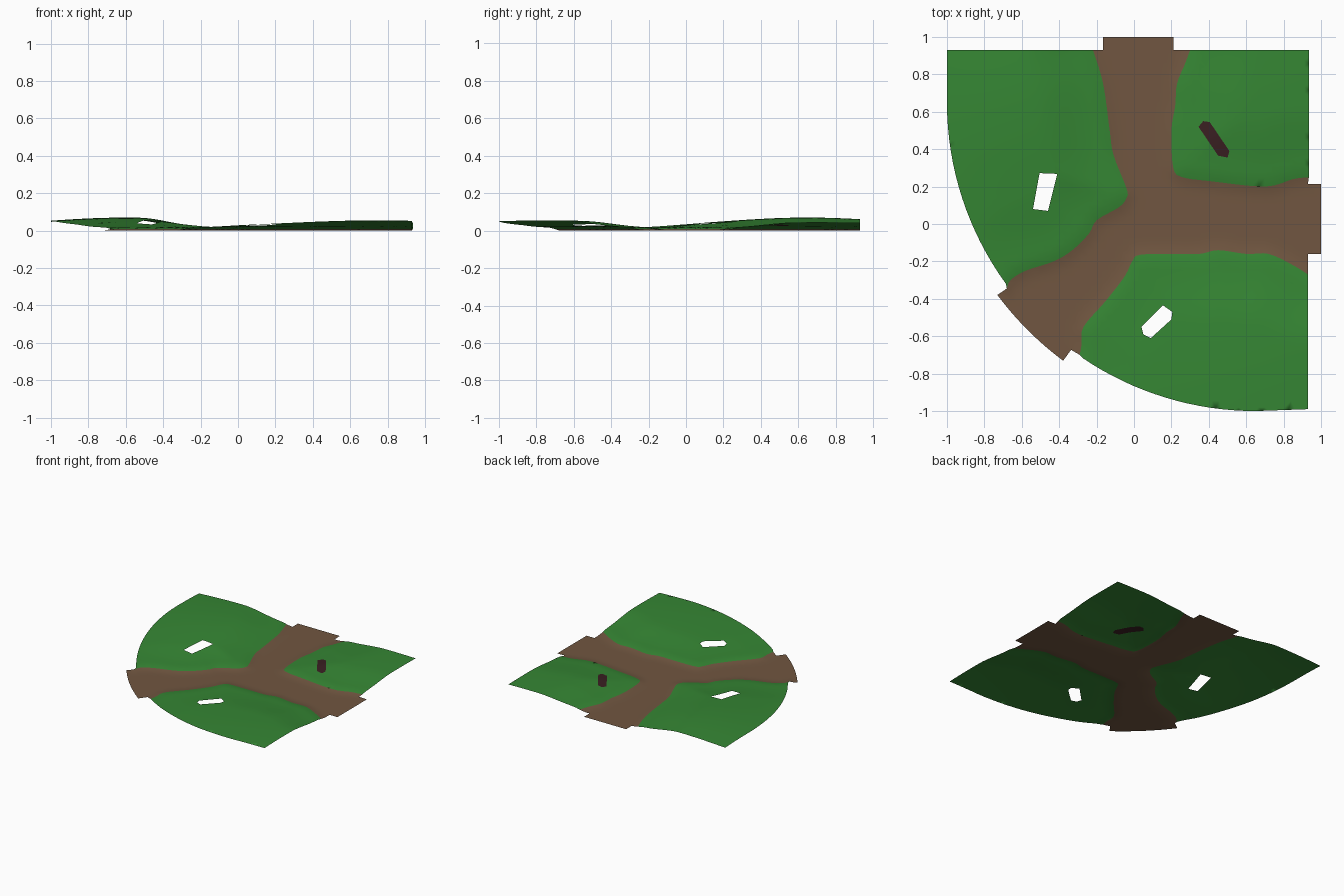
import bpy, bmesh, math
from mathutils import Vector
from mathutils.geometry import delaunay_2d_cdt, intersect_point_line

cube = bpy.data.objects.get("Cube")
if cube:
    bpy.data.objects.remove(cube, do_unlink=True)

STEP = 0.035
CENTRE = Vector((0.65, 0.65))


def material(name, rgb):
    m = bpy.data.materials.new(name)
    m.use_nodes = True
    m.diffuse_color = (*rgb, 1)
    bsdf = m.node_tree.nodes["Principled BSDF"]
    bsdf.inputs["Base Color"].default_value = (*rgb, 1)
    bsdf.inputs["Roughness"].default_value = 0.9
    return m


grass = material("grass green", (0.036, 0.24, 0.034))
dirt = material("dirt brown", (0.165, 0.094, 0.052))
bark = material("dark bark", (0.042, 0.014, 0.016))


def points(*pairs):
    return [Vector(p) for p in pairs]


def smooth(pts, n=4):
    """Catmull-Rom curve through the points."""
    out = []
    for i in range(len(pts) - 1):
        a, b, c = pts[max(i - 1, 0)], pts[i], pts[i + 1]
        d = pts[min(i + 2, len(pts) - 1)]
        for k in range(n):
            t = k / n
            out.append(0.5 * (2 * b + (c - a) * t + (2 * a - 5 * b + 4 * c - d) * t**2
                              + (3 * b - a - 3 * c + d) * t**3))
    return out + [pts[-1]]


def arc(radius, start, end, n=16):
    angles = [math.radians(start + (end - start) * i / n) for i in range(n + 1)]
    return [CENTRE + radius * Vector((math.cos(a), math.sin(a))) for a in angles]


def distance(p, line):
    best = 9.0
    for a, b in zip(line, line[1:]):
        q, t = intersect_point_line(p, a, b)
        q = a if t < 0 else b if t > 1 else q.to_2d()
        best = min(best, (p - q.to_2d()).length)
    return best


def inside(p, poly):
    hit = False
    for a, b in zip(poly, poly[1:] + poly[:1]):
        if (a.y > p.y) != (b.y > p.y):
            if p.x < a.x + (p.y - a.y) * (b.x - a.x) / (b.y - a.y):
                hit = not hit
    return hit


def ease(low, high, v):
    t = min(max((v - low) / (high - low), 0), 1)
    return t * t * (3 - 2 * t)


def subdivide(loop):
    out = []
    for a, b in zip(loop, loop[1:] + loop[:1]):
        n = max(1, round((b - a).length / STEP))
        out += [a.lerp(b, i / n) for i in range(n)]
    return out


# Banks where the lawns meet the path
left_bank = smooth(points(
    (-.22, .93), (-.165, .75), (-.13, .5), (-.11, .37), (-.04, .19), (-.04, .14), (-.08, .09),
    (-.2, .02), (-.24, -.05), (-.33, -.14), (-.43, -.2), (-.58, -.25), (-.66, -.3), (-.68, -.345)))
right_bank = smooth(points(
    (.3, .93), (.27, .85), (.23, .75), (.22, .63), (.2, .5), (.21, .3), (.26, .25),
    (.4, .23), (.7, .2), (.85, .24), (.935, .25)))
front_bank = smooth(points(
    (.93, -.27), (.85, -.22), (.72, -.16), (.6, -.16), (.45, -.14), (.35, -.16), (.2, -.16),
    (.03, -.165), (-.01, -.2), (-.05, -.28), (-.15, -.41), (-.27, -.55), (-.28, -.64), (-.29, -.7)))

# Each bank with the peak, height and width of the mound behind it
mounds = {
    "left": (left_bank, Vector((-.6, .65)), 0.053, 0.65),
    "right": (right_bank, Vector((.7, .7)), 0.028, 0.8),
    "front": (front_bank, Vector((.74, -.74)), 0.038, 0.7),
}


def lawn_height(p, key):
    bank, peak, amp, width = mounds[key]
    d = distance(p, bank)
    rise = amp * ease(0, 0.38, d) * math.exp(-((p - peak).length / width) ** 2)
    return 0.017 * ease(-0.06, 0.06, d) + rise


def path_height(p):
    d = min(distance(p, m[0]) for m in mounds.values())
    return 0.017 * ease(-0.06, 0.06, -d)


def sheet(name, outline, holes, mat, height):
    """Fill an outline with a fine triangle sheet lifted by a height rule."""
    loops = [subdivide(loop) for loop in [outline] + holes]
    verts, edges = [], []
    for loop in loops:
        k, n = len(verts), len(loop)
        verts += loop
        edges += [(k + i, k + (i + 1) % n) for i in range(n)]
    borders = [loop + loop[:1] for loop in loops]
    span = int(1 / STEP) + 1
    for i in range(-span, span + 1):
        for j in range(-span, span + 1):
            p = Vector((i * STEP, j * STEP))
            if inside(p, outline) and not any(inside(p, h) for h in holes):
                if min(distance(p, b) for b in borders) > STEP * 0.4:
                    verts.append(p)
    co, _, tris, *_ = delaunay_2d_cdt(verts, edges, [], 0, 1e-5)
    bm = bmesh.new()
    vs = [bm.verts.new((p.x, p.y, height(p))) for p in co]
    for tri in tris:
        mid = sum((co[i] for i in tri), Vector((0, 0))) / len(tri)
        if inside(mid, outline) and not any(inside(mid, h) for h in holes):
            face = bm.faces.new([vs[i] for i in tri])
            face.smooth = True
            face.normal_update()
            if face.normal.z < 0:
                face.normal_flip()
    bmesh.ops.delete(bm, geom=[v for v in bm.verts if not v.link_faces], context='VERTS')
    mesh = bpy.data.meshes.new(name)
    bm.to_mesh(mesh)
    bm.free()
    mesh.materials.append(mat)
    bpy.context.collection.objects.link(bpy.data.objects.new(name, mesh))


# Slots cut in the lawns
left_slot = points((-.505, .272), (-.41, .268), (-.46, .07), (-.54, .08))
front_slot = points((.04, -.55), (.155, -.435), (.205, -.47), (.2, -.51), (.09, -.61), (.05, -.59))
log_slot = points((.345, .52), (.37, .55), (.405, .545), (.51, .39), (.5, .355), (.45, .365))

# Lawns
sheet("left_lawn", left_bank + arc(1.65, 216, 180) + points((-1, .93)),
      [left_slot], grass, lambda p: lawn_height(p, "left"))
sheet("right_lawn", right_bank + points((.935, .93)),
      [log_slot], grass, lambda p: lawn_height(p, "right"))
sheet("front_lawn", front_bank + arc(1.65, 236, 270) + points((.93, -.99)),
      [front_slot], grass, lambda p: lawn_height(p, "front"))
sheet("log_patch", log_slot, [], bark, lambda p: lawn_height(p, "right"))

# Path with three stubs that reach past the lawns
back_stub = points((-.165, .93), (-.165, 1), (.21, 1), (.21, .93))
side_stub = points((.93, .215), (1, .215), (1, -.16), (.93, -.16))
corner_stub = arc(1.65, 233.3, 233.3, 1)[:1] + arc(1.722, 233.3, 216.7)
sheet("dirt_path", back_stub + right_bank + side_stub + front_bank + corner_stub + left_bank[::-1],
      [], dirt, path_height)
